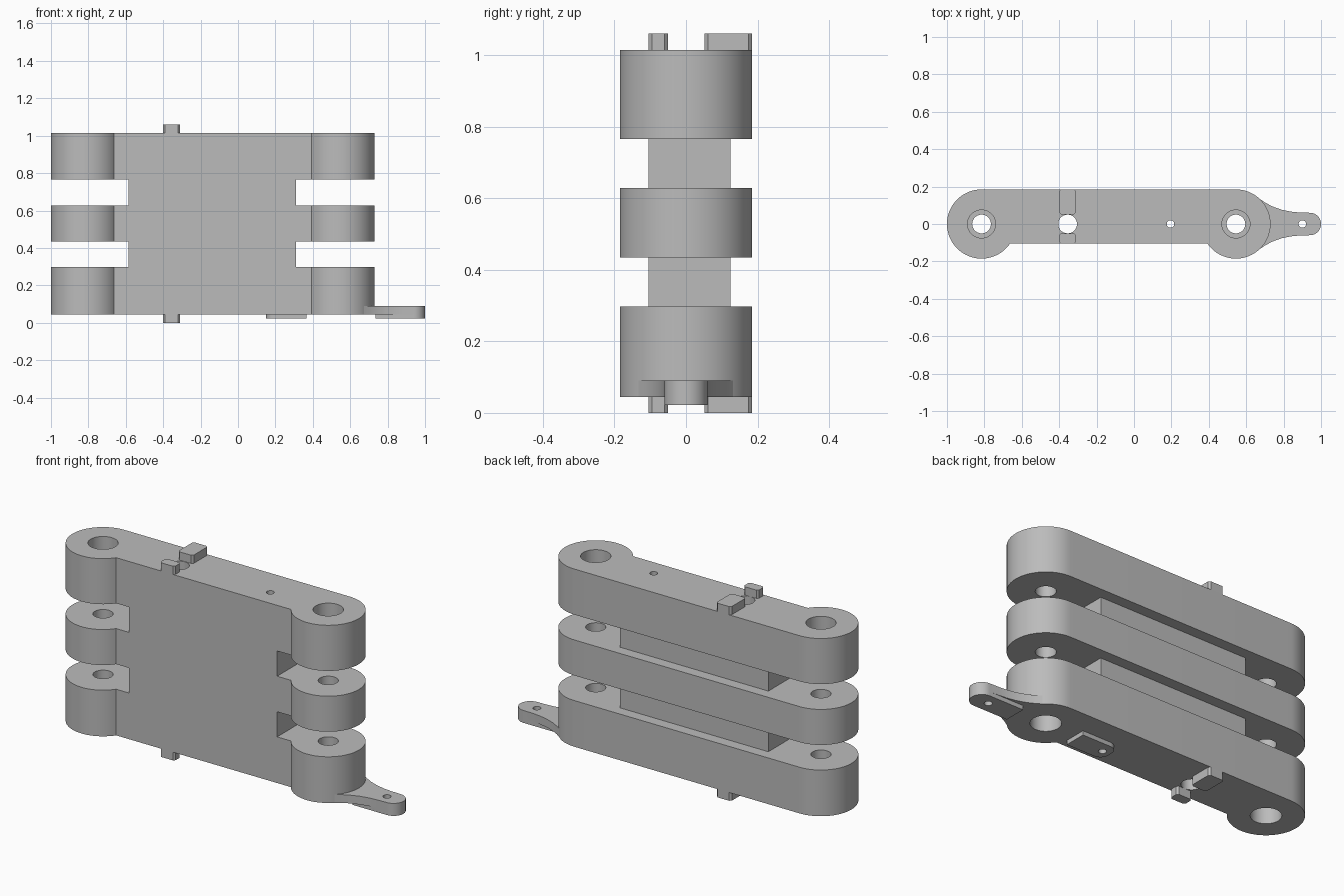
import bpy, bmesh
from math import sin, cos, pi, asin, radians

if "Cube" in bpy.data.objects:
    bpy.data.objects.remove(bpy.data.objects["Cube"])

grey = bpy.data.materials.new("plain grey")
grey.use_nodes = True
grey.diffuse_color = (0.5, 0.5, 0.5, 1)
grey.node_tree.nodes["Principled BSDF"].inputs["Base Color"].default_value = (0.5, 0.5, 0.5, 1)

LEFT, RIGHT, R = 0.545, -0.815, 0.185    # barrel centres and radius
FRONT, BOTTOM, TOP = -0.105, 0.045, 1.015


def arc(cx, cy, r, a0, a1, n=32):
    return [(cx + r * cos(a0 + (a1 - a0) * i / n), cy + r * sin(a0 + (a1 - a0) * i / n))
            for i in range(n + 1)]


def circle(cx, r, n=48):
    return arc(cx, 0, r, 0, 2 * pi, n)[:-1]


def rect(x0, x1, y0, y1, c=0.0):
    """Rectangle, with corners cut by c when given."""
    if not c:
        return [(x0, y0), (x1, y0), (x1, y1), (x0, y1)]
    return [(x0 + c, y0), (x1 - c, y0), (x1, y0 + c), (x1, y1 - c),
            (x1 - c, y1), (x0 + c, y1), (x0, y1 - c), (x0, y0 + c)]


def solid(name, prisms):
    """One object made of upright prisms: (outline, low z, high z)."""
    bm = bmesh.new()
    for outline, z0, z1 in prisms:
        low = [bm.verts.new((x, y, z0)) for x, y in outline]
        high = [bm.verts.new((x, y, z1)) for x, y in outline]
        bm.faces.new(low[::-1])
        bm.faces.new(high)
        for i in range(len(low)):
            j = (i + 1) % len(low)
            bm.faces.new((low[i], low[j], high[j], high[i]))
    bmesh.ops.recalc_face_normals(bm, faces=bm.faces)
    mesh = bpy.data.meshes.new(name)
    bm.to_mesh(mesh)
    bm.free()
    mesh.materials.append(grey)
    ob = bpy.data.objects.new(name, mesh)
    bpy.context.collection.objects.link(ob)
    return ob


def combine(ob, other, operation):
    mod = ob.modifiers.new(operation, "BOOLEAN")
    mod.operation, mod.solver, mod.object = operation, "EXACT", other
    bpy.context.view_layer.objects.active = ob
    bpy.ops.object.modifier_apply(modifier=mod.name)
    bpy.data.objects.remove(other)


# Hinge body: three barrel-ended bands around a narrower core
dip = asin(FRONT / R)
outline = (arc(LEFT, 0, R, -pi - dip, pi / 2, 48)
           + arc(RIGHT, 0, R, pi / 2, 2 * pi + dip, 48))
bands = [(0.045, 0.297), (0.434, 0.628), (0.766, 1.015)]
body = solid("hinge_body", [(outline, a, b) for a, b in bands])
core = solid("core", [(rect(-0.585, 0.31, FRONT, 0.125), 0.1, 0.95)])
combine(body, core, "UNION")

# Pin bores, counterbores at both ends, and the two straight through holes
holes = [(circle(x, 0.05), -0.1, 1.2) for x in (LEFT, RIGHT, -0.355)]
holes.append((circle(0.195, 0.02, 24), -0.1, 1.2))
combine(body, solid("bores", holes), "DIFFERENCE")
wide = [(circle(x, 0.075), a, b) for x in (LEFT, RIGHT)
        for a, b in ((-0.1, BOTTOM + 0.1), (TOP - 0.1, 1.2))]
combine(body, solid("counterbores", wide), "DIFFERENCE")

# Stop tabs above and below
tabs = []
for end, z0, z1 in (("top", TOP, 1.06), ("bottom", 0, BOTTOM)):
    for side, y0, y1 in (("front", FRONT, -0.05), ("back", 0.052, R)):
        tabs.append(solid(f"{end}_{side}_tab", [(rect(-0.4, -0.31, y0, y1, 0.01), z0, z1)]))

# Thin pad under the body, rounded at one end
pad = solid("bottom_pad", [([(0.365, -0.06), (0.365, 0.06)]
            + arc(0.195, 0.015, 0.045, pi / 2, pi, 8)
            + arc(0.195, -0.015, 0.045, pi, 1.5 * pi, 8), 0.022, BOTTOM)])
combine(pad, solid("pad_hole", [(circle(0.195, 0.02, 24), -0.1, 0.2)]), "DIFFERENCE")

# Side lug: flared neck with a thicker rounded tongue
flare = [(0.65, 0.148), (0.67, 0.135), (0.70, 0.115), (0.74, 0.094), (0.79, 0.076),
         (0.84, 0.066), (0.88, 0.062)]
tip = arc(0.94, 0, 0.06, -pi / 2, pi / 2, 24)
neck = [(x, -y) for x, y in flare] + tip + flare[::-1]
lug = solid("side_lug", [(neck, BOTTOM, 0.09)])
tongue = solid("tongue", [([(0.735, 0.06), (0.735, -0.06)] + tip, 0.022, 0.07)])
combine(lug, tongue, "UNION")
combine(lug, solid("lug_hole", [(circle(0.9, 0.02, 24), -0.1, 0.2)]), "DIFFERENCE")

# Smooth the round walls, keep the edges sharp
bpy.ops.object.select_all(action="DESELECT")
for ob in [body, pad, lug]:
    ob.select_set(True)
bpy.context.view_layer.objects.active = body
bpy.ops.object.shade_smooth_by_angle(angle=radians(25))
